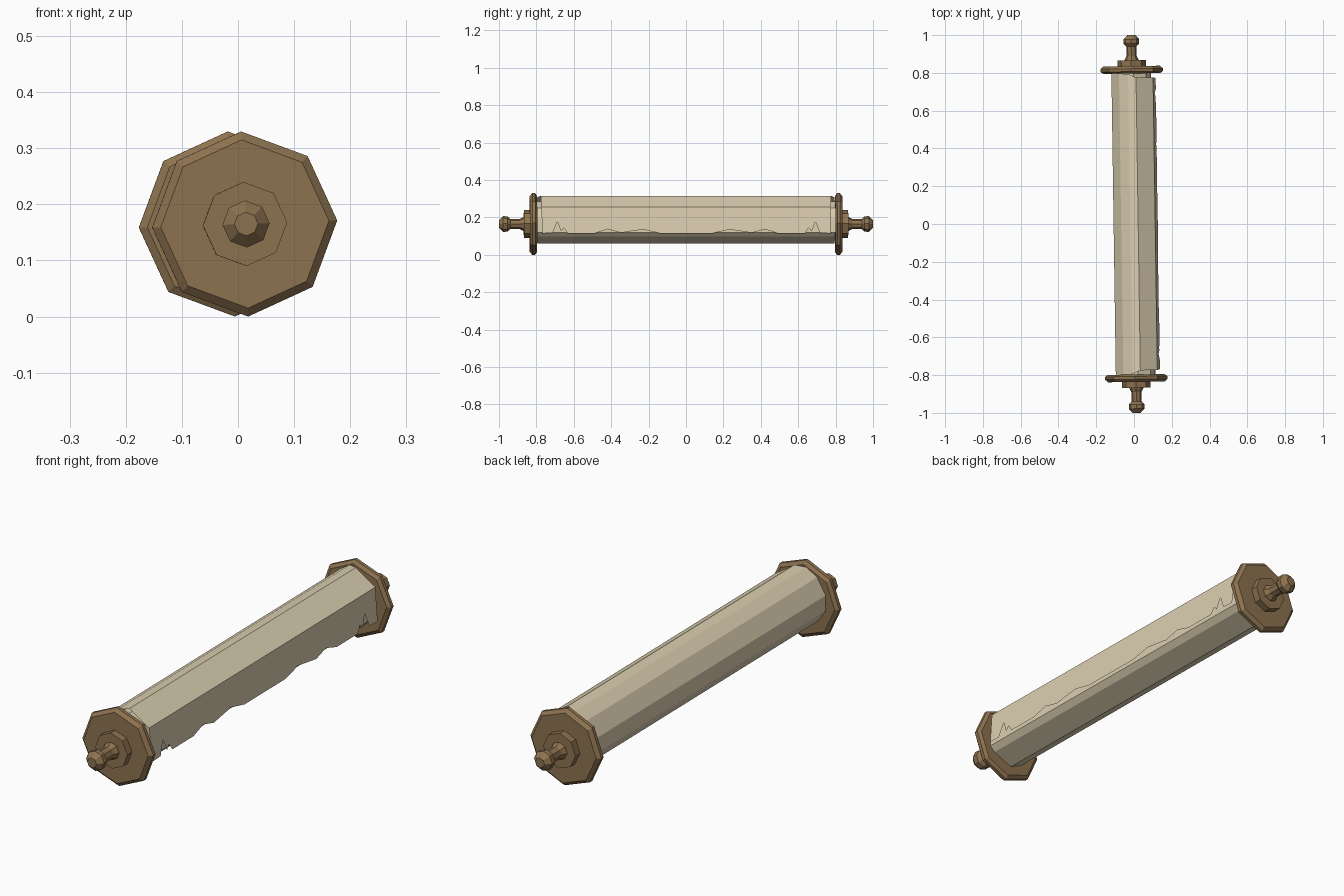
import bpy, bmesh, math

if "Cube" in bpy.data.objects:
    bpy.data.objects.remove(bpy.data.objects["Cube"])

AXIS_Z = 0.165      # height of the roll axis
YAW = 0.0146        # slight turn of the whole scroll
SPIN = math.radians(2.2)


def material(name, rgb):
    m = bpy.data.materials.new(name)
    m.diffuse_color = (*rgb, 1)
    m.use_nodes = True
    m.node_tree.nodes["Principled BSDF"].inputs["Base Color"].default_value = m.diffuse_color
    return m


wood = material("wood", (0.27, 0.17, 0.08))
parchment = material("parchment", (0.70, 0.61, 0.43))


def make_object(name, bm, mat):
    mesh = bpy.data.meshes.new(name)
    bm.to_mesh(mesh)
    bm.free()
    mesh.materials.append(mat)
    ob = bpy.data.objects.new(name, mesh)
    ob.location.z = AXIS_Z
    ob.rotation_euler.z = YAW
    bpy.context.collection.objects.link(ob)
    return ob


def turned(name, profile, side, sides=8):
    """Closed octagonal turning along y from (radius, y) points."""
    bm = bmesh.new()
    rings = []
    for r, y in profile:
        rings.append([bm.verts.new((r * math.cos(SPIN + math.tau * i / sides), side * y,
                                    r * math.sin(SPIN + math.tau * i / sides)))
                      for i in range(sides)])
    for a, b in zip(rings, rings[1:]):
        for i in range(sides):
            j = (i + 1) % sides
            bm.faces.new((a[i], a[j], b[j], b[i]))
    bm.faces.new(rings[0])
    bm.faces.new(rings[-1])
    bmesh.ops.recalc_face_normals(bm, faces=bm.faces)
    return make_object(name, bm, wood)


# End discs, hubs and handles, the same at both ends
for label, s in (("front", -1), ("back", 1)):
    turned(label + "_disc", [(0.150, 0.797), (0.165, 0.807), (0.165, 0.822), (0.150, 0.836)], s)
    turned(label + "_hub", [(0.075, 0.830), (0.075, 0.867)], s)
    turned(label + "_handle", [(0.038, 0.860), (0.036, 0.872), (0.027, 0.890), (0.027, 0.940),
                               (0.041, 0.955), (0.042, 0.978), (0.021, 1.0)], s)

# Core rod inside the roll
turned("core_rod", [(0.03, -0.80), (0.03, 0.80)], 1)

# Rolled parchment: open spiral section (x, z, half length), from the flap corner inwards
spiral = [(0.112, 0.090, 0.775), (0.022, 0.150, 0.775), (-0.020, 0.143, 0.795),
          (-0.068, 0.112, 0.797), (-0.108, 0.045, 0.797), (-0.108, -0.020, 0.797),
          (-0.075, -0.070, 0.797), (-0.010, -0.105, 0.795), (0.080, -0.068, 0.795),
          (0.102, -0.045, 0.797), (0.100, 0.030, 0.797), (0.075, 0.085, 0.797),
          (0.010, 0.120, 0.797), (-0.055, 0.095, 0.797)]
bm = bmesh.new()
rows = [(bm.verts.new((x, -h, z)), bm.verts.new((x, h, z))) for x, z, h in spiral]
for a, b in zip(rows, rows[1:]):
    bm.faces.new((a[0], a[1], b[1], b[0]))

# Hanging flap with a torn lower edge: (y, notch height), mirrored front to back
tear = [(0.77, 0), (0.715, 0.002), (0.69, 0.062), (0.67, 0.01), (0.655, 0.03), (0.635, 0),
        (0.49, 0), (0.42, 0.022), (0.35, 0.003), (0.23, 0.021), (0.14, 0)]
edge = tear + [(-y, n) for y, n in reversed(tear)]
top_x, top_z = spiral[0][:2]
low_x, low_z = 0.126, -0.050
torn = []
for y, n in edge:
    t = n / (top_z - low_z)
    torn.append(bm.verts.new((low_x + (top_x - low_x) * t, y, low_z + n)))
bm.faces.new([rows[0][0], rows[0][1]] + torn)
bmesh.ops.recalc_face_normals(bm, faces=bm.faces)
bm.faces.ensure_lookup_table()
bm.normal_update()
if bm.faces[-1].normal.x < 0:
    bmesh.ops.reverse_faces(bm, faces=bm.faces)
make_object("rolled_parchment", bm, parchment)
